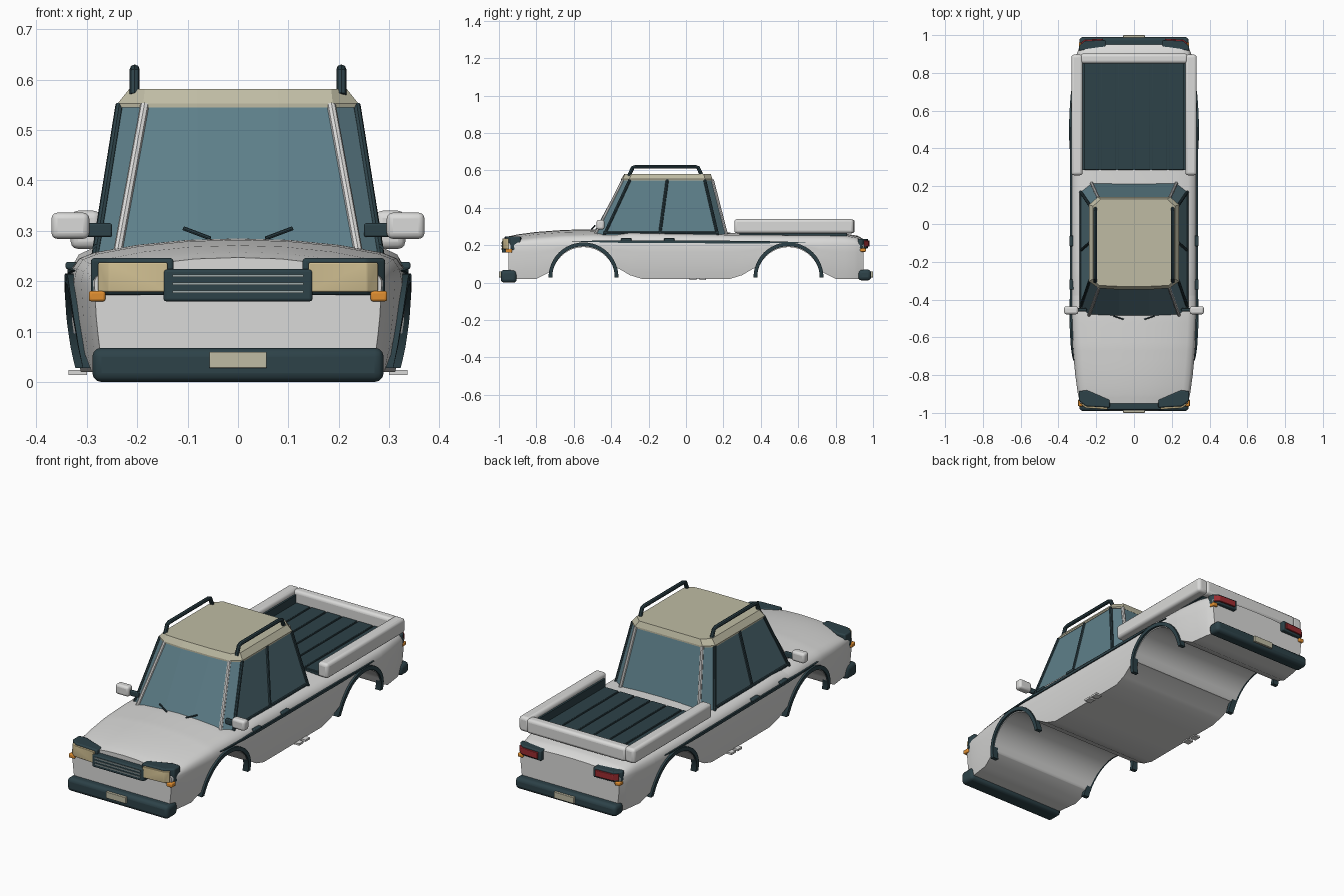
import bpy, bmesh, math
from mathutils import Vector

if "Cube" in bpy.data.objects:
    bpy.data.objects.remove(bpy.data.objects["Cube"])


def material(name, rgb):
    m = bpy.data.materials.new(name)
    m.use_nodes = True
    m.diffuse_color = (*rgb, 1)
    m.node_tree.nodes["Principled BSDF"].inputs["Base Color"].default_value = (*rgb, 1)
    return m


WHITE = material("white paint", (0.70, 0.70, 0.69))
DARK = material("dark teal trim", (0.026, 0.054, 0.065))
GLASS = material("blue glass", (0.11, 0.21, 0.25))
CREAM = material("cream roof", (0.52, 0.50, 0.37))
LAMP = material("warm lamp", (0.62, 0.51, 0.28))
RED = material("red lamp", (0.33, 0.025, 0.03))
ORANGE = material("orange lamp", (0.74, 0.27, 0.03))
CHROME = material("pale grey metal", (0.34, 0.40, 0.40))


def loft(name, rings, mat, mirror=False, bevel=0, smooth=True):
    """Skin a list of equal closed rings and cap both ends."""
    bm = bmesh.new()
    vs = [[bm.verts.new(p) for p in ring] for ring in rings]
    n = len(vs[0])
    for a, b in zip(vs, vs[1:]):
        for i in range(n):
            bm.faces.new((a[i], a[(i + 1) % n], b[(i + 1) % n], b[i]))
    bm.faces.new(vs[0])
    bm.faces.new(vs[-1])
    bmesh.ops.recalc_face_normals(bm, faces=bm.faces)
    me = bpy.data.meshes.new(name)
    bm.to_mesh(me)
    bm.free()
    me.materials.append(mat)
    ob = bpy.data.objects.new(name, me)
    bpy.context.collection.objects.link(ob)
    if smooth:
        bpy.context.view_layer.objects.active = ob
        ob.select_set(True)
        bpy.ops.object.shade_smooth_by_angle(angle=math.radians(35))
        ob.select_set(False)
    if bevel:
        mod = ob.modifiers.new("bevel", 'BEVEL')
        mod.width, mod.segments = bevel, 3
    if mirror:
        ob.modifiers.new("mirror", 'MIRROR')
    return ob


def prism(name, outline, z0, z1, mat, **kw):
    return loft(name, [[(x, y, z) for x, y in outline] for z in (z0, z1)], mat, **kw)


def box(name, xs, ys, zs, mat, **kw):
    (a, b), (c, d) = xs, ys
    return prism(name, [(a, c), (b, c), (b, d), (a, d)], *zs, mat, **kw)


def bar(name, points, r, mat, sides=8, **kw):
    """Round bar along a path."""
    pts = [Vector(p) for p in points]
    rings = []
    for i, p in enumerate(pts):
        d = (pts[min(i + 1, len(pts) - 1)] - pts[max(i - 1, 0)]).normalized()
        u = d.cross(Vector((1, 0.01, 0))).normalized()
        v = d.cross(u)
        rings.append([p + r * (u * math.cos(t) + v * math.sin(t))
                      for t in (2 * math.pi * k / sides for k in range(sides))])
    return loft(name, rings, mat, **kw)


def lerp(table, t):
    if t <= table[0][0]:
        return table[0][1]
    for (a, p), (b, q) in zip(table, table[1:]):
        if t <= b:
            return p + (q - p) * (t - a) / (b - a)
    return table[-1][1]


# Body shape rules
WIDTH = [(-0.95, 0.285), (-0.9, 0.297), (-0.8, 0.311), (-0.65, 0.325), (-0.45, 0.334),
         (0.5, 0.334), (0.75, 0.325), (0.9, 0.303), (0.95, 0.285)]
TOP = [(-0.95, 0.247), (-0.9, 0.258), (-0.8, 0.271), (-0.65, 0.282), (-0.5, 0.285),
       (-0.2, 0.275), (0.2, 0.267), (0.85, 0.262), (0.92, 0.25), (0.95, 0.232)]
LEAN = [(0.015, 0.93), (0.06, 0.96), (0.12, 0.985), (0.2, 1)]
SILL = [(0.235, 0.016), (0.30, 0.04), (0.37, 0.085), (0.5, 0.1), (0.65, 0.1), (0.73, 0.055), (0.8, 0.018)]
ARCH_Y, ARCH_Z, ARCH_R = 0.548, 0.02, 0.17


def side_x(y, z):
    return lerp(WIDTH, y) * lerp(LEAN, z)


def bottom(y):
    d = ARCH_R ** 2 - (abs(y) - ARCH_Y) ** 2
    return max(lerp(SILL, abs(y)), ARCH_Z + math.sqrt(max(d, 0)))


def section(y):
    zb, zt, w = bottom(y), lerp(TOP, y), lerp(WIDTH, y)
    drop = 0.028 if y < -0.3 else 0.012
    d = zt - drop - 0.2
    half = [(side_x(y, zb) * 0.5, zb)]
    half += [(side_x(y, z), z) for z in (zb + (0.2 - zb) * k / 5 for k in range(6))]
    half += [(w * 0.985, 0.2 + 0.45 * d), (w * 0.945, 0.2 + 0.8 * d), (w * 0.86, 0.2 + d)]
    half += [(w * 0.6, zt - drop * 0.45), (w * 0.3, zt - drop * 0.1)]
    return [(0, y, zb)] + [(x, y, z) for x, z in half] + [(0, y, zt)] + \
           [(-x, y, z) for x, z in reversed(half)]


stations = {-0.95, -0.92, 0.92, 0.95, -0.1, 0.1}
for s in (-1, 1):
    stations |= {s * y for y in (0.9, 0.85, 0.8, 0.235, 0.3)}
    stations |= {round(s * ARCH_Y + ARCH_R * math.cos(math.pi * k / 20), 4) for k in range(21)}
loft("body", [section(y) for y in sorted(stations)], WHITE)

# Wheel arch trims that follow the body side
for label, cy in (("front", -ARCH_Y), ("rear", ARCH_Y)):
    rings = []
    for k in range(25):
        a = math.pi * k / 24
        ring = []
        for r, off in ((0.167, -0.02), (0.167, 0.011), (0.187, 0.011), (0.187, -0.02)):
            y, z = cy + r * math.cos(a), ARCH_Z + r * math.sin(a)
            x = side_x(cy + 0.177 * math.cos(a), ARCH_Z + 0.177 * math.sin(a))
            ring.append((x + off, y, z + 0.008))
        rings.append(ring)
    loft(label + "_arch_trim", rings, DARK, mirror=True)

# Tapered side moulding and door handles
rings = []
for k in range(25):
    y = -0.61 + 1.25 * k / 24
    h = 0.007 * min(1, 0.15 + 4 * min(k, 24 - k) / 24)
    x, z = side_x(y, 0.21), 0.221 - 0.006 * k / 24
    rings.append([(x - 0.02, y, z - h), (x + 0.004, y, z - h), (x + 0.004, y, z + h), (x - 0.02, y, z + h)])
loft("side_moulding", rings, DARK, mirror=True)
for label, y in (("front", -0.32), ("rear", -0.09)):
    box(label + "_door_handle", (0.315, 0.342), (y - 0.028, y + 0.028), (0.224, 0.238), DARK,
        mirror=True, bevel=0.004)
for label, y in (("front", 0.038), ("rear", 0.09)):
    box(label + "_jack_point", (0.3, 0.336), (y - 0.018, y + 0.018), (0.014, 0.024), WHITE, mirror=True)


# Cab glass, with cut corners
def outline(half, z):
    return [(x, y, z) for x, y in half] + [(-x, y, z) for x, y in reversed(half)]


base = [(0.08, -0.503), (0.24, -0.488), (0.283, -0.44), (0.283, 0.17), (0.225, 0.217)]
head = [(0.08, -0.342), (0.185, -0.335), (0.235, -0.30), (0.235, 0.10), (0.19, 0.14)]
crown = [(0.08, -0.33), (0.185, -0.325), (0.216, -0.29), (0.216, 0.095), (0.175, 0.132)]
brim = [(x * 1.015, y * 1.015) for x, y in head]
loft("cab_glass", [outline(base, 0.25), outline(head, 0.55)], GLASS, smooth=False)
loft("roof", [outline(brim, 0.545), outline(brim, 0.553), outline(crown, 0.581)], CREAM, smooth=False)


# Window pillars and belt line
def pillar(name, i, r, mat):
    bar(name, [(*base[i], 0.25), (*head[i], 0.55)], r, mat, mirror=True)


pillar("front_pillar", 1, 0.009, WHITE)
pillar("rear_pillar", 4, 0.009, WHITE)
pillar("front_window_frame", 2, 0.008, DARK)
pillar("rear_window_frame", 3, 0.008, DARK)
bar("door_pillar", [(0.281, -0.14, 0.26), (0.235, -0.10, 0.55)], 0.008, DARK, mirror=True)
bar("belt_line", [(0.282, -0.44, 0.266), (0.282, 0.17, 0.266)], 0.007, DARK, mirror=True)
bar("wiper", [(0.055, -0.505, 0.285), (0.108, -0.487, 0.305)], 0.004, DARK, mirror=True)

# Roof rails
bar("roof_rail", [(0.205, -0.305, 0.57), (0.205, -0.285, 0.615), (0.205, -0.27, 0.62),
                  (0.205, 0.05, 0.62), (0.205, 0.065, 0.615), (0.205, 0.085, 0.57)],
    0.010, DARK, mirror=True)

# Door mirrors
box("mirror_stem", (0.25, 0.31), (-0.462, -0.446), (0.288, 0.315), DARK, mirror=True, bevel=0.004)
box("mirror_shell", (0.295, 0.37), (-0.478, -0.436), (0.284, 0.336), WHITE, mirror=True, bevel=0.012)

# Cargo bed: floor, slats, liner and rails
box("bed_floor", (-0.275, 0.275), (0.285, 0.86), (0.25, 0.27), DARK)
for k in range(6):
    x = -0.225 + 0.09 * k
    box("bed_slat", (x - 0.041, x + 0.041), (0.287, 0.855), (0.265, 0.277), DARK, bevel=0.003)
box("bed_side_liner", (0.262, 0.28), (0.285, 0.855), (0.26, 0.318), DARK, mirror=True)
box("bed_side_rail", (0.272, 0.332), (0.258, 0.897), (0.264, 0.34), WHITE, mirror=True, bevel=0.015)
box("bed_tail_rail", (-0.285, 0.285), (0.85, 0.902), (0.264, 0.338), WHITE, bevel=0.015)

# Front lamps and grille
prism("headlight_housing", [(0.128, -0.972), (0.255, -0.965), (0.292, -0.935), (0.292, -0.885),
                            (0.25, -0.88), (0.128, -0.93)], 0.173, 0.246, DARK, mirror=True, bevel=0.007)
prism("headlight", [(0.14, -0.982), (0.256, -0.974), (0.278, -0.957), (0.27, -0.93), (0.14, -0.95)],
      0.179, 0.237, LAMP, mirror=True, bevel=0.003)
box("front_indicator", (0.263, 0.296), (-0.965, -0.93), (0.16, 0.181), ORANGE, mirror=True, bevel=0.005)
box("grille", (-0.148, 0.148), (-0.984, -0.93), (0.16, 0.224), DARK, bevel=0.006)
for z in (0.179, 0.195, 0.211):
    box("grille_bar", (-0.13, 0.13), (-0.988, -0.97), (z - 0.0025, z + 0.0025), CHROME)

# Rear lamps
prism("tail_light_housing", [(0.15, 0.974), (0.262, 0.968), (0.292, 0.94), (0.292, 0.918), (0.15, 0.925)],
      0.182, 0.234, DARK, mirror=True, bevel=0.006)
prism("tail_light", [(0.165, 0.981), (0.262, 0.976), (0.285, 0.955), (0.27, 0.94), (0.165, 0.95)],
      0.192, 0.225, RED, mirror=True, bevel=0.003)
box("rear_indicator", (0.263, 0.292), (0.93, 0.962), (0.165, 0.184), ORANGE, mirror=True, bevel=0.005)

# Bumpers and blank plates
box("front_bumper", (-0.289, 0.289), (-0.99, -0.905), (0, 0.068), DARK, bevel=0.018)
box("rear_bumper", (-0.289, 0.289), (0.92, 0.99), (0.012, 0.07), DARK, bevel=0.018)
box("front_plate", (-0.057, 0.057), (-1, -0.985), (0.028, 0.06), CREAM, bevel=0.002)
box("rear_plate", (-0.057, 0.057), (0.985, 1), (0.028, 0.06), CREAM, bevel=0.002)
